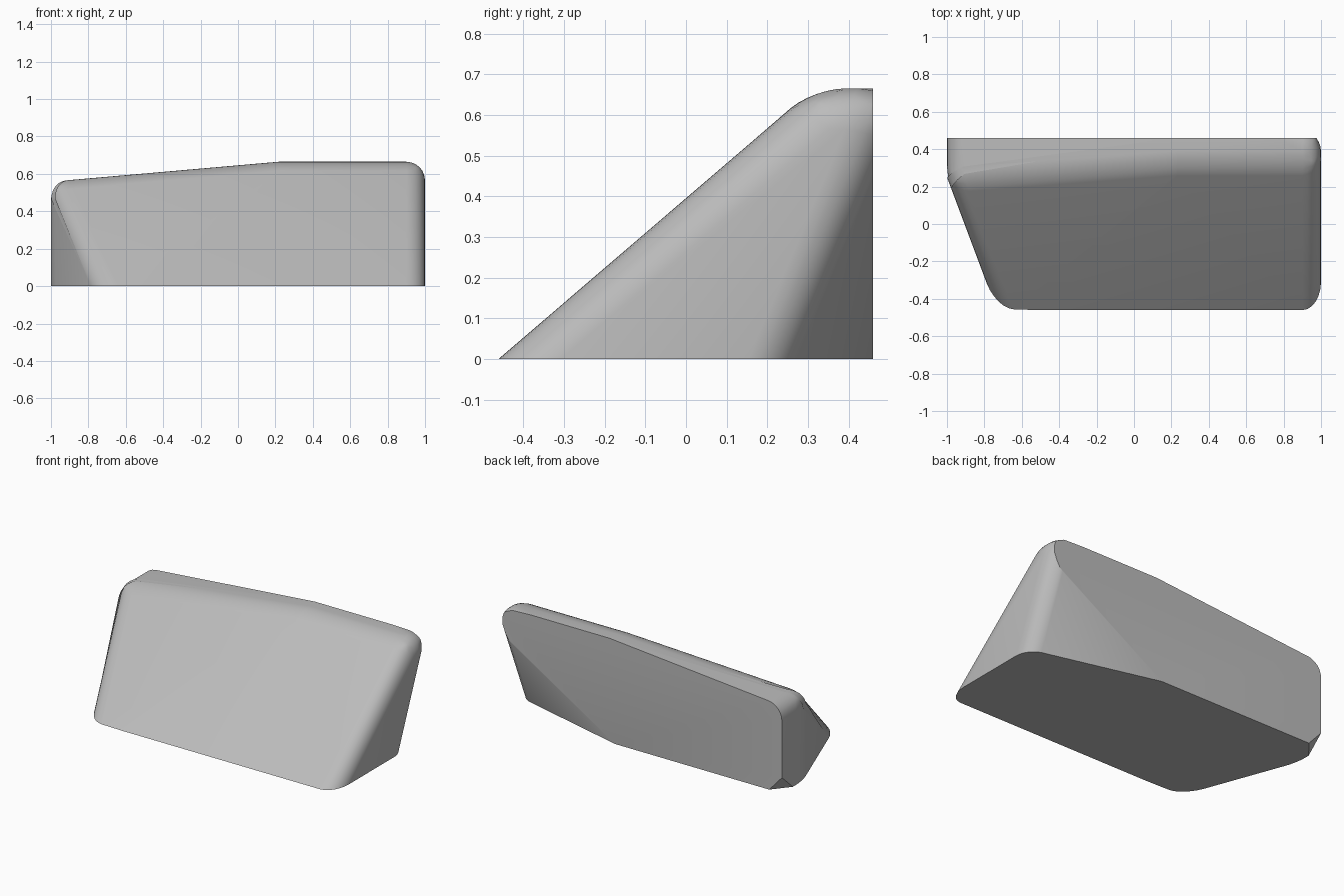
import bpy
import bmesh
import math
from mathutils import Vector

cube = bpy.data.objects.get("Cube")
if cube:
    bpy.data.objects.remove(cube, do_unlink=True)

BACK = 0.46


def cut(bm, point, normal):
    """Slice off everything on the normal's side and cap the opening."""
    geom = bm.verts[:] + bm.edges[:] + bm.faces[:]
    res = bmesh.ops.bisect_plane(bm, geom=geom, plane_co=point, plane_no=normal,
                                 clear_outer=True, dist=1e-5)
    edges = [e for e in res["geom_cut"] if isinstance(e, bmesh.types.BMEdge)]
    if edges:
        bmesh.ops.contextual_create(bm, geom=edges)


def cut_through(bm, a, b, c):
    """Cut along the plane of three points, keeping the body's middle."""
    a, b, c = Vector(a), Vector(b), Vector(c)
    n = (b - a).cross(c - a).normalized()
    if n.dot(Vector((0, 0.2, 0.2)) - a) > 0:
        n = -n
    cut(bm, a, n)


# Oversized block, so the rounding runs past the base and the back
bm = bmesh.new()
bmesh.ops.create_cube(bm, size=4)
cut(bm, (0, 0, -0.12), (0, 0, -1))
cut(bm, (0, BACK + 0.12, 0), (0, 1, 0))

# Ends, sloping front and roof
cut(bm, (1, 0, 0), (1, 0, 0))
cut(bm, (-1, 0, 0), (-1, 0, 0))
cut(bm, (0, -BACK, 0), (0, -0.858, 1))
cut_through(bm, (0.2, 0.31, 0.66), (-0.55, -BACK, 0), (-0.95, 0.24, 0.572))
cut(bm, (0, 0, 0.665), (0, 0, 1))
cut(bm, (0.22, 0, 0.665), (-0.0875, 0, 1))
# Angled left-hand flank and undercut rear corner
cut_through(bm, (-0.79, -0.31, 0), (-1, 0.25, 0), (-1, 0.25, 1))
cut_through(bm, (1, BACK, 0.5), (1, 0.25, 0), (0.18, BACK, 0))

# Round the pronounced edges
bm.normal_update()
sharp = [e for e in bm.edges if e.calc_face_angle(0) > 0.3
         and not any(f.normal.y > 0.999 or f.normal.z < -0.999 for f in e.link_faces)]
bmesh.ops.bevel(bm, geom=sharp, offset=0.14, offset_type='WIDTH', segments=6,
                profile=0.5, affect='EDGES', clamp_overlap=False)

# Flat base, flat back and the small clipped corner
cut(bm, (0, 0, 0), (0, 0, -1))
cut(bm, (0, BACK, 0), (0, 1, 0))
cut_through(bm, (-0.91, BACK, 0), (-1, BACK, 0.1), (-1, 0.35, 0))
bmesh.ops.recalc_face_normals(bm, faces=bm.faces[:])

mesh = bpy.data.meshes.new("wedge_body")
bm.to_mesh(mesh)
bm.free()
body = bpy.data.objects.new("wedge_body", mesh)
bpy.context.collection.objects.link(body)

grey = bpy.data.materials.new("plain_grey")
grey.use_nodes = True
colour = (0.5, 0.5, 0.5, 1)
grey.diffuse_color = colour
grey.node_tree.nodes["Principled BSDF"].inputs["Base Color"].default_value = colour
mesh.materials.append(grey)

# Smooth shading with crisp base and back
bpy.context.view_layer.objects.active = body
body.select_set(True)
bpy.ops.object.shade_smooth_by_angle(angle=math.radians(30))
